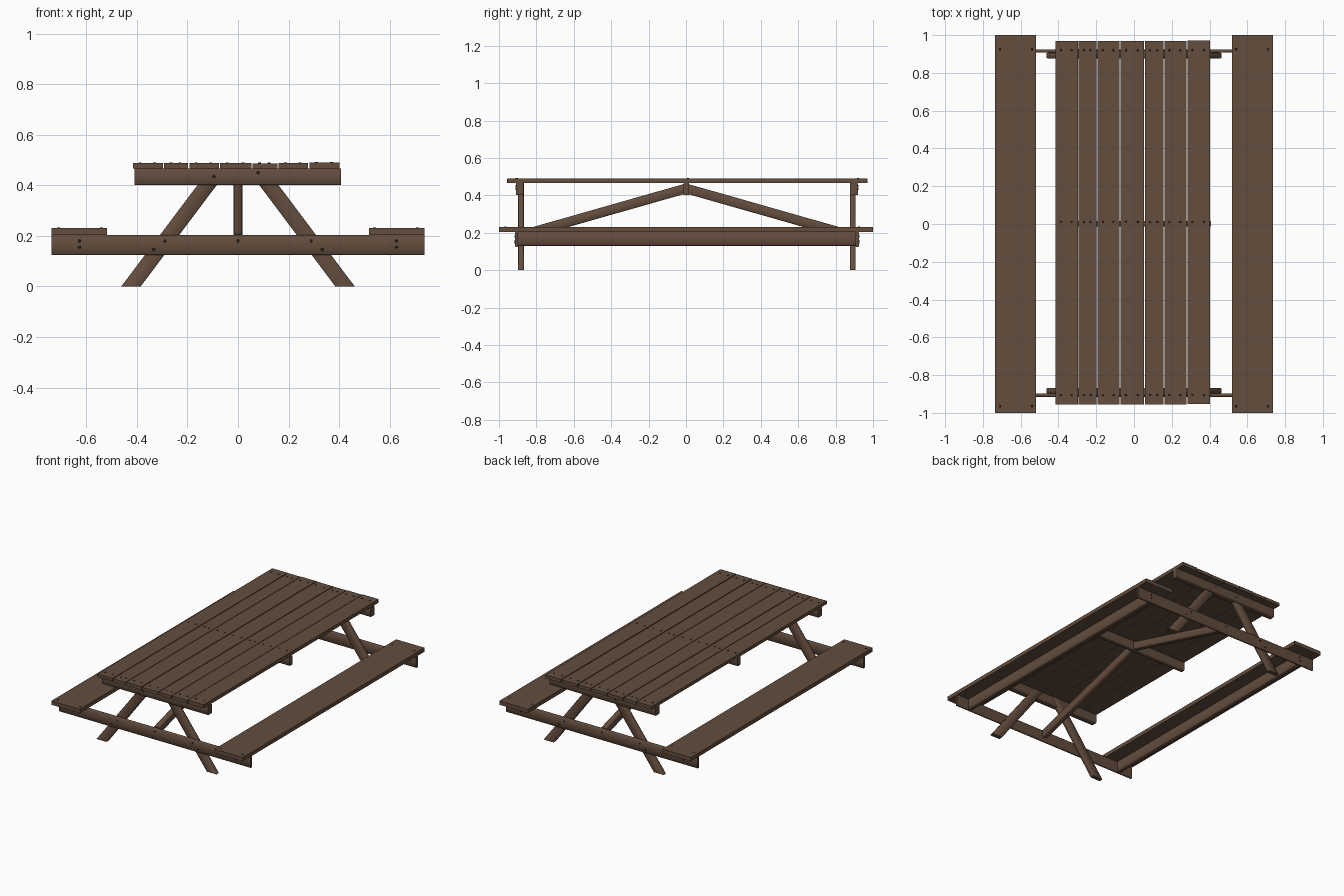
import bpy, bmesh, math, random
from mathutils import Vector

random.seed(4)
cube = bpy.data.objects.get("Cube")
if cube:
    bpy.data.objects.remove(cube)


def material(name, rgb):
    m = bpy.data.materials.new(name)
    m.use_nodes = True
    m.diffuse_color = (*rgb, 1)
    m.node_tree.nodes["Principled BSDF"].inputs["Base Color"].default_value = (*rgb, 1)
    return m


wood = material("brown wood", (0.125, 0.074, 0.047))
iron = material("dark iron", (0.03, 0.02, 0.016))


def finish(bm, name, mat, smooth=False):
    bmesh.ops.recalc_face_normals(bm, faces=bm.faces)
    for f in bm.faces:
        f.smooth = smooth
    mesh = bpy.data.meshes.new(name)
    bm.to_mesh(mesh)
    bm.free()
    mesh.materials.append(mat)
    ob = bpy.data.objects.new(name, mesh)
    bpy.context.collection.objects.link(ob)
    return ob


def prism(name, outline, direction, bevel_along=None):
    """Extrude a flat outline; optionally ease the edges running along a direction."""
    bm = bmesh.new()
    face = bm.faces.new([bm.verts.new(p) for p in outline])
    ext = bmesh.ops.extrude_face_region(bm, geom=[face])
    bmesh.ops.translate(bm, vec=direction,
                        verts=[v for v in ext["geom"] if isinstance(v, bmesh.types.BMVert)])
    bmesh.ops.recalc_face_normals(bm, faces=bm.faces)
    if bevel_along:
        along = Vector(bevel_along).normalized()
        edges = [e for e in bm.edges
                 if abs((e.verts[0].co - e.verts[1].co).normalized().dot(along)) > 0.99]
        bmesh.ops.bevel(bm, geom=edges, offset=0.003, segments=1, affect='EDGES')
        ob = finish(bm, name, wood, True)
        for e in ob.data.edges:
            a, b = (ob.data.vertices[i].co for i in e.vertices)
            e.use_edge_sharp = abs((a - b).normalized().dot(along)) < 0.99
        return ob
    return finish(bm, name, wood)


def box(name, x, y, z, bevel_along=None):
    outline = [(x[0], y[0], z[0]), (x[1], y[0], z[0]), (x[1], y[1], z[0]), (x[0], y[1], z[0])]
    return prism(name, outline, (0, 0, z[1] - z[0]), bevel_along)


def bolts(name, points, axis):
    """Low bolt heads, joined in one object."""
    bm = bmesh.new()
    turn = Vector((0, 0, 1)).rotation_difference(Vector(axis)).to_matrix().to_4x4()
    for p in points:
        made = bmesh.ops.create_cone(bm, cap_ends=True, segments=8, radius1=0.007,
                                     radius2=0.005, depth=0.005, matrix=turn)
        bmesh.ops.translate(bm, verts=made["verts"], vec=p)
    finish(bm, name, iron)


# Table top planks, with slightly uneven ends and heights
seams = [-0.417, -0.295, -0.195, -0.073, 0.055, 0.158, 0.28, 0.405]
plank_bolts = []
for i, (a, b) in enumerate(zip(seams, seams[1:])):
    lift = random.uniform(-0.002, 0.002)
    box(f"top_plank_{i + 1}", (a + 0.0025, b - 0.0025),
        (-0.955 + lift, 0.97 + lift), (0.466, 0.489 + lift))
    for y in (-0.905, 0.01, 0.92):
        plank_bolts += [(a + 0.03, y, 0.489 + lift), (b - 0.035, y, 0.489 + lift)]
bolts("top_bolts", plank_bolts, (0, 0, 1))

# Bench seats and the beams beneath them
for side, s in (("right", -1), ("left", 1)):
    box(f"{side}_seat", sorted((0.518 * s, 0.737 * s)), (-1, 1), (0.204, 0.231))
    box(f"{side}_seat_beam", sorted((0.612 * s, 0.645 * s)), (-0.9, 0.908),
        (0.13, 0.204), (0, 1, 0))
    bolts(f"{side}_seat_bolts",
          [(x * s, y, 0.231) for x in (0.54, 0.71) for y in (-0.965, 0.925)], (0, 0, 1))

# End frames: splayed legs, long cross beam and top cleat
frames = (("front", -1, (-0.897, -0.867), (-0.915, -0.897), (-0.91, -0.868)),
          ("back", 1, (0.877, 0.907), (0.907, 0.925), (0.878, 0.92)))
for end, d, leg_y, beam_y, cleat_y in frames:
    for side, s in (("right", -1), ("left", 1)):
        outline = [(x * s, leg_y[0], z) for x, z in
                   ((0.385, 0), (0.462, 0), (0.112, 0.465), (0.036, 0.465))]
        prism(f"{end}_{side}_leg", outline, (0, leg_y[1] - leg_y[0], 0),
              (-0.35 * s, 0, 0.465))
    box(f"{end}_cross_beam", (-0.737, 0.737), beam_y, (0.125, 0.203), (1, 0, 0))
    box(f"{end}_cleat", (-0.41, 0.407), cleat_y, (0.402, 0.466), (1, 0, 0))
    outer = beam_y[0] if d < 0 else beam_y[1]
    spots = [(x * s, z) for s in (-1, 1) for x, z in
             ((0.627, 0.155), (0.627, 0.18), (0.29, 0.18), (0.333, 0.147))]
    bolts(f"{end}_beam_bolts", [(x, outer, z) for x, z in spots + [(0, 0.18)]], (0, d, 0))
    face = cleat_y[0] if d < 0 else cleat_y[1]
    bolts(f"{end}_cleat_bolts", [(-0.095, face, 0.435), (0.08, face, 0.45)], (0, d, 0))

    # Diagonal brace from the middle of the top down to the cross beam
    foot = 0.897 if d < 0 else 0.907
    drop = 0.285 * foot
    outline = [(-0.018, y * d, z) for y, z in
               ((0, 0.41), (foot, 0.41 - drop), (foot, 0.464 - drop), (0, 0.464))]
    prism(f"{end}_brace", outline, (0.036, 0, 0), (0, foot * d, -drop))

# Middle cleat
box("middle_cleat", (-0.41, 0.407), (-0.013, 0.017), (0.402, 0.466), (1, 0, 0))
